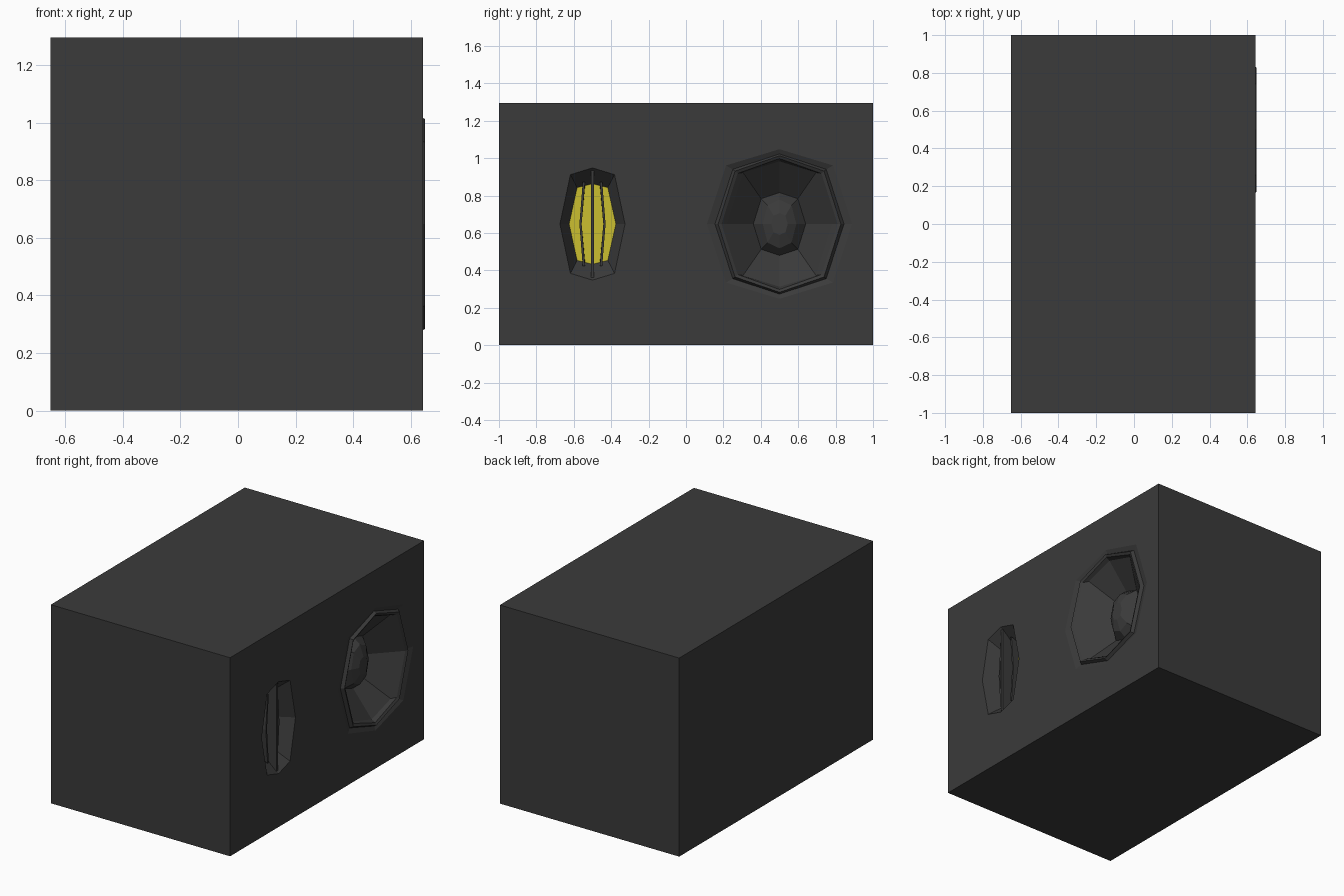
import bpy, bmesh

if "Cube" in bpy.data.objects:
    bpy.data.objects.remove(bpy.data.objects["Cube"])

FACE_X, BACK_X, TOP = 0.643, -0.651, 1.295
MID_Z = 0.648


def material(name, rgb):
    m = bpy.data.materials.new(name)
    m.diffuse_color = (*rgb, 1)
    m.use_nodes = True
    m.node_tree.nodes["Principled BSDF"].inputs["Base Color"].default_value = m.diffuse_color
    return m


GREY = material("charcoal grey", (0.043, 0.043, 0.043))
YELLOW = material("yellow", (0.60, 0.52, 0.03))


def finish(bm, name, mat):
    me = bpy.data.meshes.new(name)
    bm.to_mesh(me)
    bm.free()
    me.materials.append(mat)
    ob = bpy.data.objects.new(name, me)
    bpy.context.collection.objects.link(ob)
    return ob


def octagon(bm, cy, x, ry, rz, dy, dz):
    """Eight-sided ring facing +x; ry, rz on the axes, dy, dz on the diagonals."""
    pts = [(ry, 0), (dy, dz), (0, rz), (-dy, dz), (-ry, 0), (-dy, -dz), (0, -rz), (dy, -dz)]
    return [bm.verts.new((x, cy + y, MID_Z + z)) for y, z in pts]


def loft(bm, rings):
    for a, b in zip(rings, rings[1:]):
        for i in range(8):
            j = (i + 1) % 8
            bm.faces.new((a[i], a[j], b[j], b[i]))


WOOFER_Y, HORN_Y = 0.5, -0.5
WOOFER_RIM = (FACE_X, 0.388, 0.40, 0.286, 0.313)
HORN_RIM = (FACE_X, 0.174, 0.30, 0.118, 0.264)

# cabinet: closed box whose right side has two octagonal openings
bm = bmesh.new()
lo, hi = [[bm.verts.new((x, y, z)) for y, z in ((-1, 0), (1, 0), (1, TOP), (-1, TOP))]
          for x in (BACK_X, FACE_X)]
bm.faces.new(lo[::-1])
for i in range(4):
    j = (i + 1) % 4
    bm.faces.new((lo[i], lo[j], hi[j], hi[i]))
edges = [bm.edges.get((hi[i], hi[(i + 1) % 4])) for i in range(4)]
for cy, rim in ((WOOFER_Y, WOOFER_RIM), (HORN_Y, HORN_RIM)):
    ring = octagon(bm, cy, *rim)
    edges += [bm.edges.new((ring[i], ring[(i + 1) % 8])) for i in range(8)]
bmesh.ops.triangle_fill(bm, edges=edges, use_beauty=True, normal=(1, 0, 0))
bm.normal_update()
for f in bm.faces:
    if all(abs(v.co.x - FACE_X) < 1e-5 for v in f.verts) and f.normal.x < 0:
        f.normal_flip()
bmesh.ops.dissolve_limit(bm, angle_limit=0.01, verts=bm.verts[:], edges=bm.edges[:])
finish(bm, "cabinet", GREY)

# woofer: groove, raised ring, cone and domed cap
bm = bmesh.new()
rings = [octagon(bm, WOOFER_Y, *r) for r in (
    WOOFER_RIM,
    (0.630, 0.345, 0.375, 0.250, 0.292),
    (0.649, 0.328, 0.365, 0.238, 0.283),
    (0.640, 0.310, 0.350, 0.224, 0.270),
    (0.615, 0.283, 0.335, 0.195, 0.275),
    (0.480, 0.140, 0.168, 0.098, 0.135),
    (0.530, 0.090, 0.130, 0.064, 0.100),
    (0.555, 0.044, 0.058, 0.032, 0.045))]
loft(bm, rings)
bm.faces.new(rings[-1])
finish(bm, "woofer", GREY)

# horn: sloping walls going in to a yellow back plate
THROAT = (0.553, 0.125, 0.215, 0.082, 0.195)
bm = bmesh.new()
loft(bm, [octagon(bm, HORN_Y, *r) for r in (HORN_RIM, THROAT)])
finish(bm, "horn_walls", GREY)
bm = bmesh.new()
bm.faces.new(octagon(bm, HORN_Y, *THROAT))
finish(bm, "horn_back_plate", YELLOW)


# upright fins in the horn: bowed sideways, wider at the front
def fin(name, bow_end, bow_mid, front_x, half_back, half_front, thick):
    bm = bmesh.new()
    sections = []
    for t in (-1, 0, 1):
        y = HORN_Y + (bow_end if t else bow_mid)
        sections.append([bm.verts.new((x, y + s * thick / 2, MID_Z + t * h))
                         for x, s, h in ((0.553, -1, half_back), (front_x, -1, half_front),
                                         (front_x, 1, half_front), (0.553, 1, half_back))])
    for a, b in zip(sections, sections[1:]):
        for i in range(4):
            j = (i + 1) % 4
            bm.faces.new((a[i], a[j], b[j], b[i]))
    bm.faces.new(sections[0][::-1])
    bm.faces.new(sections[-1])
    bmesh.ops.recalc_face_normals(bm, faces=bm.faces[:])
    finish(bm, name, GREY)


fin("horn_fin_centre", 0, 0, 0.632, 0.215, 0.285, 0.016)
for side, label in ((-1, "left"), (1, "right")):
    fin("horn_fin_" + label, side * 0.046, side * 0.064, 0.60, 0.205, 0.225, 0.012)
